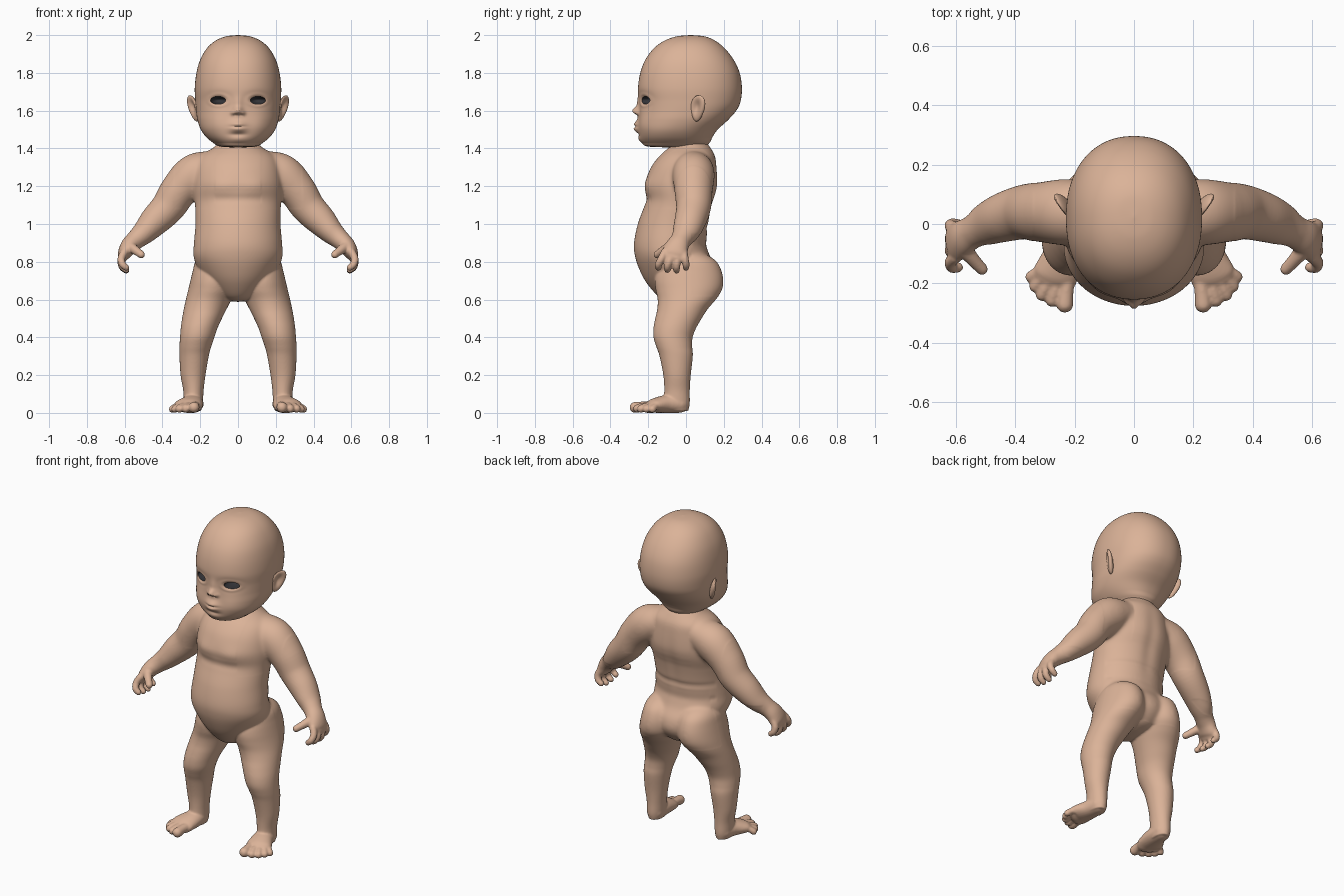
import bpy, bmesh, math
from mathutils import Vector, Matrix

if "Cube" in bpy.data.objects:
    bpy.data.objects.remove(bpy.data.objects["Cube"])


def material(name, rgb):
    m = bpy.data.materials.new(name)
    m.diffuse_color = (*rgb, 1)
    m.use_nodes = True
    m.node_tree.nodes["Principled BSDF"].inputs["Base Color"].default_value = m.diffuse_color
    return m


SKIN = material("skin", (0.71, 0.45, 0.315))
DARK = material("dark eye socket", (0.035, 0.035, 0.04))


def spline(keys, n):
    """Catmull-Rom through tuples of any length."""
    out, last = [], len(keys) - 1
    for i in range(last):
        a, b, c, d = keys[max(i - 1, 0)], keys[i], keys[i + 1], keys[min(i + 2, last)]
        for s in range(n):
            t = s / n
            out.append([q + 0.5 * t * (r - p + t * (2 * p - 5 * q + 4 * r - e + t * (3 * (q - r) + e - p)))
                        for p, q, r, e in zip(a, b, c, d)])
    return out + [list(keys[-1])]


def skin(bm, rings):
    vs = [[bm.verts.new(p) for p in ring] for ring in rings]
    n = len(vs[0])
    for a, b in zip(vs, vs[1:]):
        for j in range(n):
            bm.faces.new((a[j], a[(j + 1) % n], b[(j + 1) % n], b[j]))
    bm.faces.new(vs[0])
    bm.faces.new(vs[-1])


def loft(bm, keys, n=6, segs=64, power=2.0):
    """Horizontal super-elliptic rings from (z, x_min, x_max, y_front, y_back)."""
    def f(c):
        return math.copysign(abs(c) ** (2 / power), c)
    rings = []
    for z, xa, xb, yf, yb in spline(keys, n):
        cx, cy = (xa + xb) / 2, (yf + yb) / 2
        rx, ry = max((xb - xa) / 2, 0.002), max((yb - yf) / 2, 0.002)
        rings.append([(cx + rx * f(math.cos(a)), cy + ry * f(math.sin(a)), z)
                      for a in (2 * math.pi * (j + .5) / segs for j in range(segs))])
    skin(bm, rings)


def tube(bm, keys, ref, n=6, segs=24):
    """Round-ended tube through (x, y, z, r_side, r_along_ref)."""
    pts = spline(keys, n)
    P = [Vector(p[:3]) for p in pts]
    T = [(P[min(i + 1, len(P) - 1)] - P[max(i - 1, 0)]).normalized() for i in range(len(P))]
    secs = [(P[i], T[i], pts[i][3], pts[i][4]) for i in range(len(P))]

    def cap(sec, sign):
        p, t, a, b = sec
        res = []
        for k in range(1, 6):
            w = k / 5 * math.pi / 2
            c = max(math.cos(w), 0.05)
            res.append((p + t * sign * min(a, b) * math.sin(w), t, a * c, b * c))
        return res
    secs = cap(secs[0], -1)[::-1] + secs + cap(secs[-1], 1)
    rings = []
    for p, t, a, b in secs:
        v = (Vector(ref) - t * t.dot(Vector(ref))).normalized()
        u = v.cross(t)
        rings.append([p + u * a * math.cos(w) + v * b * math.sin(w)
                      for w in (2 * math.pi * j / segs for j in range(segs))])
    skin(bm, rings)


def apply(ob, kind, **props):
    mod = ob.modifiers.new("m", kind)
    for k, v in props.items():
        setattr(mod, k, v)
    bpy.context.view_layer.objects.active = ob
    bpy.ops.object.modifier_apply(modifier=mod.name)


def smooth(ob, angle):
    bpy.ops.object.select_all(action='DESELECT')
    ob.select_set(True)
    bpy.context.view_layer.objects.active = ob
    bpy.ops.object.shade_smooth_by_angle(angle=math.radians(angle))


def finish(name, bm, mat=SKIN, mirror=False):
    bmesh.ops.recalc_face_normals(bm, faces=bm.faces)
    me = bpy.data.meshes.new(name)
    bm.to_mesh(me)
    bm.free()
    me.materials.append(mat)
    ob = bpy.data.objects.new(name, me)
    bpy.context.collection.objects.link(ob)
    if mirror:
        apply(ob, 'MIRROR')
    smooth(ob, 60)
    return ob


def g(*u):
    return math.exp(-sum(c * c for c in u))


def sym(rows):
    return [(z, -w, w, f, b) for z, w, f, b in rows]


# Head with sculpted face
bm = bmesh.new()
loft(bm, sym([(2.0, .003, .02, .03), (1.993, .065, -.05, .10), (1.97, .12, -.115, .155),
              (1.93, .165, -.17, .205), (1.87, .20, -.215, .252), (1.80, .22, -.242, .284),
              (1.72, .229, -.254, .296), (1.65, .226, -.25, .289), (1.60, .222, -.248, .266),
              (1.55, .215, -.25, .222), (1.50, .197, -.252, .168), (1.46, .168, -.247, .14),
              (1.43, .132, -.23, .125), (1.41, .095, -.20, .09), (1.405, .003, -.05, -.045)]), 11, 180, 2.2)
for v in bm.verts:
    x, y, z = abs(v.co.x), v.co.y, v.co.z
    if y < -0.05:
        d = -.036 * g(x / .022, (z - 1.598) / .022) - .010 * g(x / .022, (z - 1.64) / .035)
        d -= .014 * g((x - .026) / .012, (z - 1.588) / .012)          # nostril wings
        d += .012 * g((x - .013) / .007, (z - 1.577) / .007)          # nostrils
        d += .018 * g((x - .105) / .055, (z - 1.658) / .035)          # eye sockets
        d -= .008 * g((x - .12) / .06, (z - 1.53) / .05)              # cheeks
        d -= .030 * g(x / .042, (z - 1.515) / .034)                   # lips
        d += .014 * g(x / .034, (z - 1.516) / .008)                   # mouth line
        d += .008 * g(x / .04, (z - 1.475) / .012)
        d -= .008 * g(x / .05, (z - 1.445) / .02)                     # chin
        rim = math.hypot((x - .103) / .05, (z - 1.655) / .03)
        d -= .005 * g((rim - 1) / .3)                                 # eyelids
        v.co.y += d
head = finish("head", bm)

# Open eye sockets
bm = bmesh.new()
for s in (-1, 1):
    bmesh.ops.create_uvsphere(bm, u_segments=40, v_segments=24, radius=1,
                              matrix=Matrix.Translation((s * .103, -.20, 1.655)) @
                              Matrix.Diagonal((.043, .07, .021, 1)))
cutter = finish("eye_cutter", bm, DARK)
cutter.hide_render = True
apply(head, 'BOOLEAN', operation='DIFFERENCE', object=cutter, solver='EXACT', material_mode='TRANSFER')
bpy.data.objects.remove(cutter)
smooth(head, 45)

# Ears: dished, flaring backwards
bm = bmesh.new()
bmesh.ops.create_uvsphere(bm, u_segments=40, v_segments=32, radius=1)
h, w = Vector((.26, .08, .95)).normalized(), Vector((.5, .85, 0)).normalized()
nrm = w.cross(h).normalized()
for v in bm.verts:
    a, b, c = v.co
    t = .02 * a
    if a > 0:
        t -= .024 * g((b + .1) / .55, (c - .12) / .6)
    v.co = Vector((.236, .062, 1.612)) + nrm * t + w * b * .042 * (1 + .25 * c) + h * c * .072
finish("ears", bm, mirror=True)

# Torso with round belly
body = bmesh.new()
loft(body, sym([(1.43, .10, -.06, .11), (1.405, .13, -.09, .13), (1.36, .195, -.14, .155),
                (1.30, .222, -.185, .165), (1.22, .235, -.215, .17), (1.17, .236, -.214, .163),
                (1.13, .232, -.208, .15), (1.09, .227, -.222, .138), (1.0, .225, -.255, .122),
                (.9, .233, -.275, .112), (.83, .235, -.27, .128), (.76, .212, -.247, .168),
                (.69, .168, -.21, .172), (.62, .105, -.15, .12), (.595, .05, -.10, .05),
                (.588, .004, -.04, -.03)]), 7, 112)
for v in body.verts:
    x, y, z = abs(v.co.x), v.co.y, v.co.z
    if y < 0:
        v.co.y -= .008 * g((x - .1) / .07, (z - 1.2) / .05)
    elif z > .7:
        v.co.y -= .008 * g(x / .04, (z - 1.12) / .22)
        v.co.y -= .006 * (g((z - .98) / .015) + g((z - .89) / .015))  # waist folds

# Arm with hand
bm = bmesh.new()
Y = (0, 1, 0)
tube(bm, [(.13, .04, 1.30, .09, .10), (.225, .04, 1.262, .112, .112), (.31, .04, 1.18, .10, .102),
          (.37, .04, 1.09, .09, .092), (.44, .022, 1.017, .08, .083), (.495, 0, .958, .064, .072),
          (.54, -.025, .918, .052, .056), (.575, -.045, .885, .046, .06), (.60, -.06, .845, .037, .068),
          (.61, -.066, .825, .026, .062)], Y, 6, 40)
for yb, yt, dz in ((-.112, -.146, .012), (-.078, -.098, 0), (-.045, -.05, -.003), (-.012, 0, .012)):
    tube(bm, [(.602, yb, .85, .021, .021), (.618, (yb + yt) / 2, .805 + dz, .020, .020),
              (.612, yt, .775 + dz, .019, .019), (.592, yt, .757 + dz, .017, .017)], Y)
tube(bm, [(.575, -.08, .885, .028, .028), (.542, -.12, .86, .023, .023), (.512, -.152, .838, .020, .020)], Y)

# Leg with foot
loft(bm, [(.85, .10, .15, .0, .06), (.835, .06, .195, -.06, .115), (.80, .025, .226, -.125, .165),
          (.75, .012, .24, -.155, .19), (.70, .008, .252, -.165, .199), (.65, .012, .264, -.16, .192),
          (.60, .035, .276, -.15, .158), (.55, .06, .287, -.152, .115), (.50, .085, .296, -.163, .083),
          (.45, .108, .303, -.172, .054), (.40, .125, .307, -.172, .035), (.35, .142, .31, -.157, .033),
          (.30, .155, .31, -.14, .036), (.20, .172, .304, -.12, .025), (.12, .182, .29, -.115, .02),
          (.05, .186, .286, -.12, .02), (.01, .195, .275, -.11, .012)], 5, 56)
X = (1, 0, 0)
tube(bm, [(.236, -.035, .05, .05, .05), (.243, -.10, .048, .048, .062),
          (.262, -.165, .039, .039, .076), (.274, -.19, .031, .031, .07)], X, 6, 32)
for x0, y0, x1, y1, r in ((.225, -.18, .233, -.270, .029), (.257, -.19, .276, -.257, .0225),
                          (.282, -.18, .31, -.238, .0215), (.30, -.165, .333, -.21, .0205),
                          (.308, -.145, .347, -.178, .0195)):
    tube(bm, [(x0, y0, .034, r, r), ((x0 + x1) / 2, (y0 + y1) / 2, .035, r * .88, r * .88),
              (x1, y1, r, r, r)], X)
for v in bm.verts:
    v.co.z = max(v.co.z, 0)

# Join limbs on both sides to the torso and fuse into one skin
limbs = bpy.data.meshes.new("limbs")
bm.to_mesh(limbs)
bm.transform(Matrix.Scale(-1, 4, X))
other = bpy.data.meshes.new("other_limbs")
bm.to_mesh(other)
bm.free()
body.from_mesh(limbs)
body.from_mesh(other)
bpy.data.meshes.remove(limbs)
bpy.data.meshes.remove(other)
ob = finish("body", body)
apply(ob, 'REMESH', mode='VOXEL', voxel_size=0.006)
apply(ob, 'SMOOTH', factor=0.5, iterations=4)

# Blend shoulders and buttocks softly
bm = bmesh.new()
bm.from_mesh(ob.data)
soft = [v for v in bm.verts if (.12 < abs(v.co.x) < .34 and v.co.z > 1.08)
        or (v.co.y > .03 and .62 < v.co.z < .95)]
for _ in range(30):
    bmesh.ops.smooth_vert(bm, verts=soft, factor=0.5, use_axis_x=True, use_axis_y=True, use_axis_z=True)
bm.to_mesh(ob.data)
bm.free()
if not ob.data.materials:
    ob.data.materials.append(SKIN)
smooth(ob, 75)
